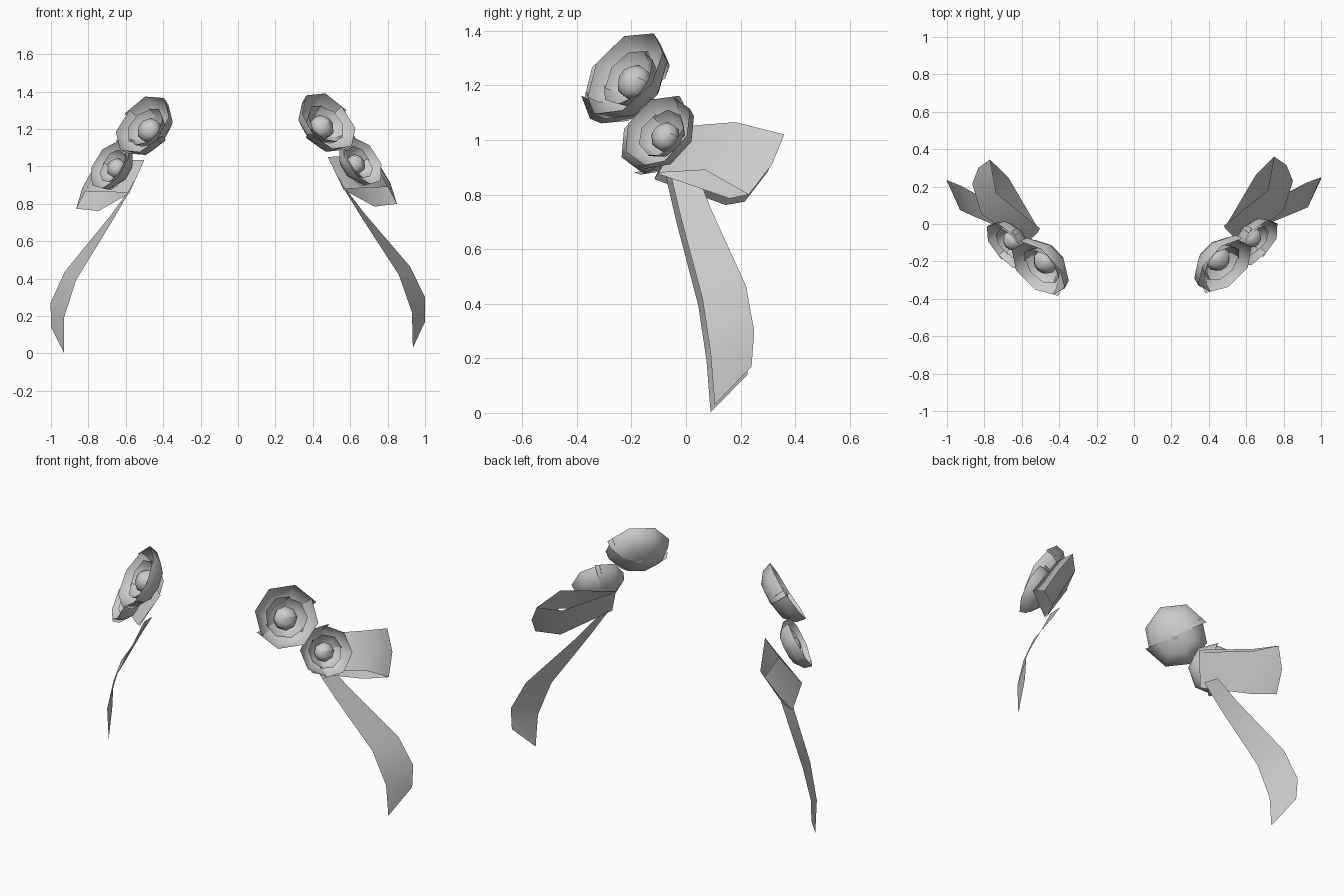
import bpy, math
from mathutils import Vector, Matrix

if "Cube" in bpy.data.objects:
    bpy.data.objects.remove(bpy.data.objects["Cube"])

# Left copy: mirrored in x, then tilted very slightly
MIRROR = (Matrix.Translation((0, -0.015, -0.005)) @ Matrix.Translation((0, 0, 0.2))
          @ Matrix.Rotation(-0.025, 4, 'Y') @ Matrix.Translation((0, 0, -0.2))
          @ Matrix.Scale(-1, 4, (1, 0, 0)))


def add_object(name, verts, faces, angle):
    """Make the right-hand part and its mirrored left-hand copy."""
    for side, mat in (("right", Matrix.Identity(4)), ("left", MIRROR)):
        flip = side == "left"
        mesh = bpy.data.meshes.new(name)
        mesh.from_pydata([mat @ Vector(v) for v in verts], [],
                         [f[::-1] if flip else f for f in faces])
        obj = bpy.data.objects.new(f"{name}_{side}", mesh)
        bpy.context.collection.objects.link(obj)
        bpy.ops.object.select_all(action='DESELECT')
        obj.select_set(True)
        bpy.context.view_layer.objects.active = obj
        bpy.ops.object.shade_smooth_by_angle(angle=math.radians(angle))


def grid(verts, faces, rows):
    """Append a quad sheet through equal-length rows of points."""
    base, n = len(verts), len(rows[0])
    for row in rows:
        verts.extend(row)
    for i in range(len(rows) - 1):
        for j in range(n - 1):
            a = base + i * n + j
            faces.append((a, a + 1, a + n + 1, a + n))


def petal(verts, faces, start, span, segs, profile, frame):
    """Curved petal swept round the flower axis, tucked in at one end."""
    rows = []
    for k, (r, h) in enumerate(profile):
        row = []
        for s in range(segs + 1):
            t = s / segs
            a = start + span * t
            rad = r * (1.0 - 0.06 * t)
            lift = (0.06 * math.sin(math.pi * t) - 0.03) if k == len(profile) - 1 else 0
            row.append(frame @ Vector((rad * math.cos(a), rad * math.sin(a), h + lift)))
        rows.append(row)
    grid(verts, faces, rows)


def flower(name, center, normal, radius, turn):
    rot = Vector(normal).to_track_quat('Z', 'Y').to_matrix().to_4x4()
    frame = Matrix.Translation(center) @ rot @ Matrix.Scale(radius, 4)
    verts, faces = [], []
    # Outer cup and inner ring of petals
    outer = [(0.02, -0.33), (0.6, -0.27), (0.93, 0.0), (1.0, 0.27)]
    inner = [(0.25, -0.25), (0.55, -0.1), (0.65, 0.14)]
    for prof, count, segs, off in ((outer, 2, 4, 0), (inner, 3, 3, 0.9)):
        for i in range(count):
            petal(verts, faces, turn + off + i * math.tau / count,
                  math.tau / count * 1.06, segs, prof, frame)
    # Round bud in the middle
    rows = []
    for i in range(6):
        p = math.pi * i / 5
        rows.append([frame @ Vector((0.37 * math.sin(p) * math.cos(math.tau * j / 8),
                                     0.37 * math.sin(p) * math.sin(math.tau * j / 8),
                                     -0.05 - 0.3 * math.cos(p))) for j in range(9)])
    grid(verts, faces, rows)
    add_object(name, verts, faces, 60)


flower("large_rose", (0.455, -0.195, 1.215), (0.58, -0.62, 0.53), 0.187, 0.4)
flower("small_rose", (0.635, -0.08, 1.015), (0.69, -0.54, 0.48), 0.153, 1.3)

# Ribbon loop: upper, middle and lower edge of each fold
loop = [((0.48, -0.01, 1.05), (0.57, -0.10, 0.88)),
        ((0.715, 0.18, 1.065), (0.80, 0.07, 0.89)),
        ((0.75, 0.36, 1.02), (0.85, 0.23, 0.80)),
        ((0.65, 0.26, 0.99), (0.73, 0.16, 0.785)),
        ((0.485, -0.02, 1.04), (0.565, -0.10, 0.875))]
rows = []
for i, (top, low) in enumerate(loop):
    mid = (Vector(top) + Vector(low)) / 2
    if i == 2:
        mid += Vector((0.015, 0.02, 0.0))
    rows.append([Vector(top), mid, Vector(low)])
verts, faces = [], []
grid(verts, faces, rows)
add_object("ribbon_loop", verts, faces, 60)

# Hanging ribbon tail with a slanted end
tail = [((0.56, -0.06, 0.89), (0.575, 0.04, 0.88)),
        ((0.665, -0.02, 0.72), (0.675, 0.09, 0.75)),
        ((0.86, 0.06, 0.42), (0.92, 0.22, 0.465)),
        ((0.93, 0.09, 0.22), (1.0, 0.25, 0.30)),
        ((0.935, 0.105, 0.03), (1.0, 0.24, 0.17))]
verts, faces = [], []
grid(verts, faces, [[Vector(a), Vector(b)] for a, b in tail])
add_object("ribbon_tail", verts, faces, 40)
